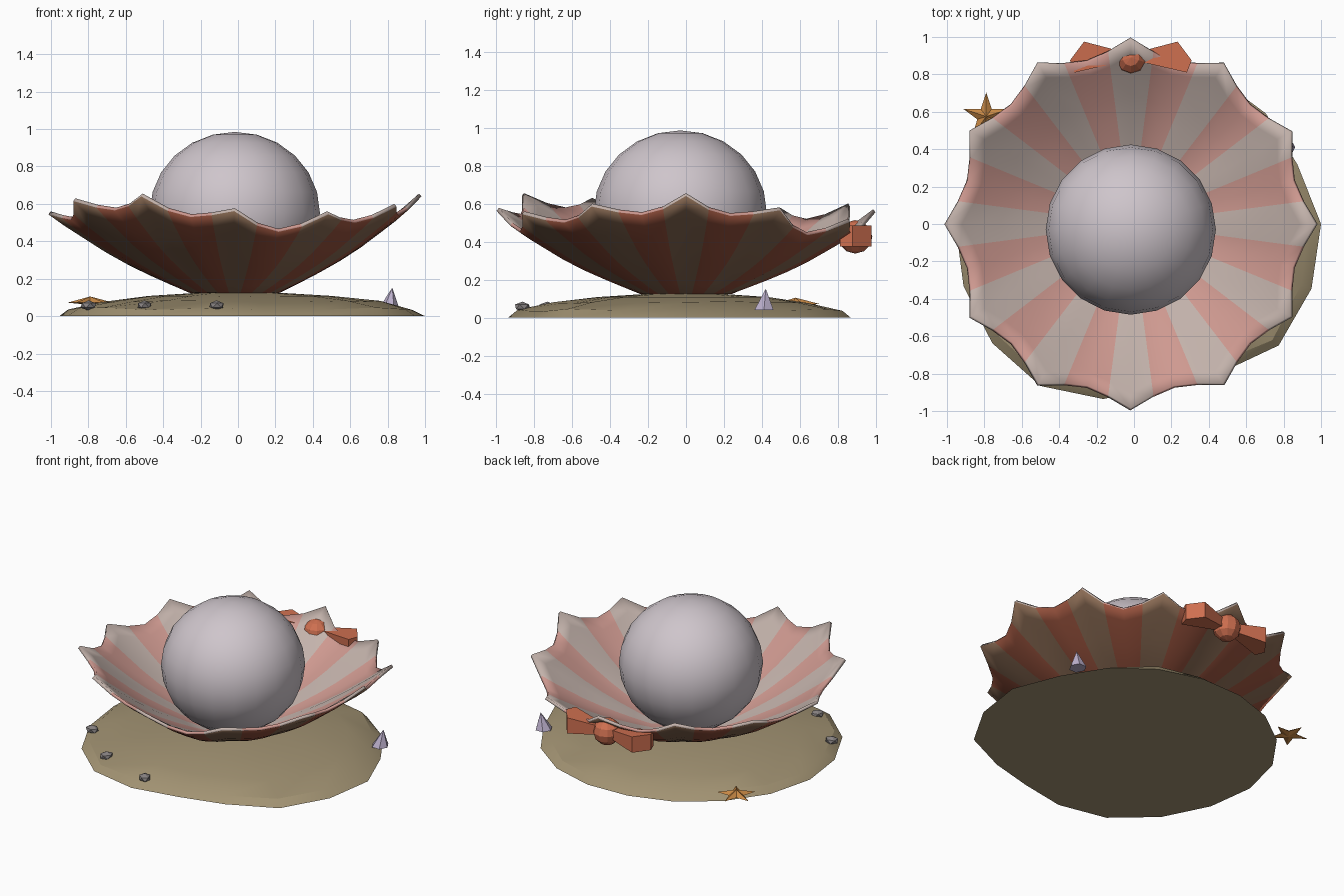
import bpy, bmesh, math, random
from math import sin, cos, radians, pi
from mathutils import Vector, Matrix

if "Cube" in bpy.data.objects:
    bpy.data.objects.remove(bpy.data.objects["Cube"])

random.seed(4)


def mat(name, r, g, b):
    m = bpy.data.materials.new(name)
    m.diffuse_color = (r, g, b, 1)
    m.use_nodes = True
    m.node_tree.nodes["Principled BSDF"].inputs["Base Color"].default_value = m.diffuse_color
    return m


def make(name, verts, faces, mats, fix=True):
    me = bpy.data.meshes.new(name)
    me.from_pydata(verts, [], faces)
    if fix:
        bm = bmesh.new()
        bm.from_mesh(me)
        bmesh.ops.recalc_face_normals(bm, faces=bm.faces)
        bm.to_mesh(me)
        bm.free()
    ob = bpy.data.objects.new(name, me)
    bpy.context.collection.objects.link(ob)
    for m in mats:
        me.materials.append(m)
    return ob


def smooth(ob, angle):
    bpy.ops.object.select_all(action='DESELECT')
    ob.select_set(True)
    bpy.context.view_layer.objects.active = ob
    bpy.ops.object.shade_smooth_by_angle(angle=radians(angle))


def ball(name, loc, scale, m, seg=20, rings=12):
    bpy.ops.mesh.primitive_uv_sphere_add(segments=seg, ring_count=rings, location=loc)
    ob = bpy.context.object
    ob.name = name
    ob.scale = scale
    ob.data.materials.append(m)
    return ob


sand = mat("sand", .36, .29, .17)
pale = mat("shell_pale", .55, .45, .41)
pink = mat("shell_pink", .62, .32, .28)
brown = mat("shell_outer_rib", .26, .15, .09)
red = mat("shell_outer_groove", .33, .09, .05)
pearl_m = mat("pearl", .62, .56, .60)
coral = mat("coral", .62, .16, .08)
orange = mat("orange", .58, .25, .06)
lilac = mat("lilac", .50, .43, .60)
stone = mat("stone", .24, .22, .22)

# sandy base: irregular low dome with a flat bottom
radii = [1.0, .93, .92, .90, .88, .87, .88, .90, .93,
         .955, .97, .99, 1.0, .95, .89, .92, 1.01, 1.01]
n = len(radii)
verts, faces = [], []
for s, z in ((1, 0), (.94, .04), (.75, .08), (.5, .108), (.22, .125)):
    for i, r in enumerate(radii):
        a = 2 * pi * i / n
        rr = r * s * (1 + (random.uniform(-.02, .02) if .5 < s < 1 else 0))
        dz = random.uniform(-.008, .008) if .5 < s < 1 else 0
        verts.append((rr * cos(a), rr * sin(a), z + dz))
for k in range(4):
    for i in range(n):
        j = (i + 1) % n
        faces.append((k * n + i, k * n + j, (k + 1) * n + j, (k + 1) * n + i))
faces += [tuple(range(n)), tuple(range(4 * n, 5 * n))]
smooth(make("sand_base", verts, faces, [sand]), 25)

# scalloped shell bowl: rim heights alternate rib tip, groove, every 15 degrees
CX, SEG = -.017, 48
rim = [.655, .55, .58, .45, .52, .45, .57, .49, .60, .52, .58, .50,
       .56, .53, .63, .58, .655, .545, .577, .467, .56, .515, .60, .555]
profile = [(.12, 0), (.25, .01), (.36, .12), (.48, .25), (.6, .39),
           (.72, .55), (.83, .72), (.92, .86), (1, 1)]
Z0 = .14
verts, faces = [(CX, 0, Z0)], []
for s, h in profile:
    for i in range(SEG):
        a = 2 * pi * i / SEG
        w = abs(sin(6 * a))
        R = .94 + (.985 - .09 * w - .94) * s
        k = i // 2
        if i % 2:
            x, y = rim[k], rim[(k + 1) % 24]
            top = min(x, y) + abs(x - y) * .3
        else:
            top = rim[k]
        verts.append((CX + R * s * cos(a), R * s * sin(a), Z0 + (top - Z0) * h))
for i in range(SEG):
    j = (i + 1) % SEG
    faces.append((0, 1 + i, 1 + j))
    for k in range(len(profile) - 1):
        p, q = 1 + k * SEG, 1 + (k + 1) * SEG
        faces.append((p + i, q + i, q + j, p + j))
shell = make("shell_bowl", verts, faces, [pale, pink, brown, red], fix=False)
for f in shell.data.polygons:
    a = math.degrees(math.atan2(f.center.y, f.center.x - CX)) % 30
    f.material_index = 1 if 7.5 < a < 22.5 else 0
smooth(shell, 50)
sol = shell.modifiers.new("thickness", 'SOLIDIFY')
sol.thickness = .02
sol.offset = -1
sol.material_offset = 2

# pearl
smooth(ball("pearl", (CX, -.03, .552), (.455, .455, .433), pearl_m), 60)

# bow behind the shell: knot and two mirrored loops
ball("bow_knot", (CX, .89, .425), (.09, .09, .088), coral, 10, 6)
outline = [(.04, .87), (.04, .92), (.25, .975), (.325, .875), (.30, .81)]
for side, nm in ((1, "bow_loop_right"), (-1, "bow_loop_left")):
    v = []
    for sgn in (-1, 1):
        for x, y in outline:
            half = .03 if x < .1 else .055
            v.append((CX + side * x, y, .43 + sgn * half))
    m = len(outline)
    f = [tuple(range(m)), tuple(range(m, 2 * m))]
    f += [(i, (i + 1) % m, m + (i + 1) % m, m + i) for i in range(m)]
    make(nm, v, f, [coral])

# starfish
v = [(-.79, .575, .105), (-.79, .575, .06)]
for i in range(10):
    a = pi / 2 + i * pi / 5
    r = .05 if i % 2 else .128
    v.append((-.79 + r * cos(a), .575 + r * sin(a), .072))
f = []
for i in range(10):
    a, b = 2 + i, 2 + (i + 1) % 10
    f += [(0, a, b), (1, b, a)]
make("starfish", v, f, [orange])

# small crystal spike
v = [(.825, .42, .152)]
v += [(.807 + .055 * cos(i * pi / 3), .41 + .058 * sin(i * pi / 3), .04) for i in range(6)]
f = [(0, 1 + i, 1 + (i + 1) % 6) for i in range(6)] + [tuple(range(1, 7))]
make("crystal", v, f, [lilac])

# pebbles along the front edge
for i, (x, y) in enumerate(((-.80, -.46), (-.50, -.73), (-.115, -.86))):
    bpy.ops.mesh.primitive_ico_sphere_add(subdivisions=1, radius=1, location=(x, y, .057))
    ob = bpy.context.object
    ob.name = "pebble_%d" % (i + 1)
    ob.scale = (.047, .04, .027)
    ob.rotation_euler = (0, 0, i * 1.1)
    ob.data.materials.append(stone)
